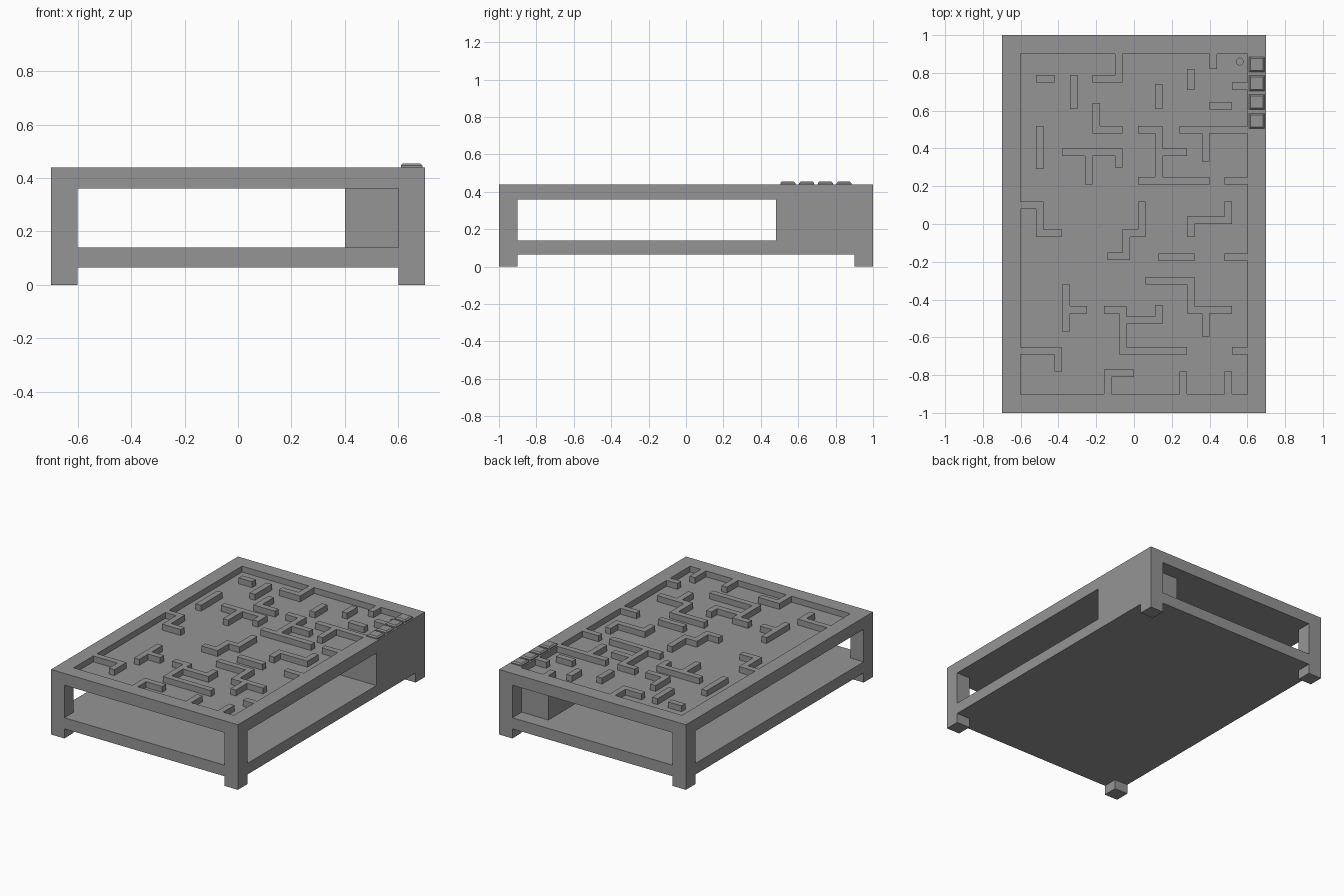
import bpy
import bmesh
from mathutils import Matrix, Vector

default = bpy.data.objects.get("Cube")
if default:
    bpy.data.objects.remove(default, do_unlink=True)

# One plain grey for the whole piece
grey = bpy.data.materials.new("plain grey")
grey.use_nodes = True
colour = (0.3, 0.3, 0.3, 1)
grey.diffuse_color = colour
grey.node_tree.nodes["Principled BSDF"].inputs["Base Color"].default_value = colour

# Main proportions
HALF_X, HALF_Y, BORDER = 0.7, 1.0, 0.1
IN_X, IN_Y = HALF_X - BORDER, HALF_Y - BORDER
SHELF_LOW, SHELF_TOP = 0.065, 0.14
TOP_LOW, FLOOR, TOP = 0.36, 0.40, 0.44
HALF_WALL = 0.02


def add_box(bm, low, high):
    """Add an axis-aligned box between two corners."""
    low, high = Vector(low), Vector(high)
    place = Matrix.Translation((low + high) / 2) @ Matrix.Diagonal((*(high - low), 1))
    return bmesh.ops.create_cube(bm, size=1, matrix=place)["verts"]


def finish(bm, name):
    mesh = bpy.data.meshes.new(name)
    bm.to_mesh(mesh)
    bm.free()
    mesh.materials.append(grey)
    obj = bpy.data.objects.new(name, mesh)
    bpy.context.collection.objects.link(obj)
    return obj


def box(name, low, high):
    bm = bmesh.new()
    add_box(bm, low, high)
    return finish(bm, name)


def cut(target, cutter):
    """Subtract the cutter for good, then throw it away."""
    cutter.hide_render = True
    mod = target.modifiers.new("cut", "BOOLEAN")
    mod.operation = "DIFFERENCE"
    mod.solver = "EXACT"
    mod.object = cutter
    bpy.context.view_layer.objects.active = target
    bpy.ops.object.modifier_apply(modifier=mod.name)
    bpy.data.objects.remove(cutter, do_unlink=True)


# Table frame: a solid block with the openings, feet and tray cut out
frame = box("table_frame", (-HALF_X, -HALF_Y, 0), (HALF_X, HALF_Y, TOP))
for low, high in ((-1, SHELF_LOW), (SHELF_TOP, TOP_LOW)):
    cut(frame, box("long_cutter", (-IN_X, -2, low), (IN_X, 2, high)))
    cut(frame, box("cross_cutter", (-2, -IN_Y, low), (2, IN_Y, high)))
cut(frame, box("tray_cutter", (-IN_X, -IN_Y, FLOOR), (IN_X, IN_Y, 1)))

# Round drop hole in the tray corner
bm = bmesh.new()
bmesh.ops.create_cone(bm, cap_ends=True, segments=24, radius1=0.018, radius2=0.018,
                      depth=0.2, matrix=Matrix.Translation((0.56, 0.86, FLOOR)))
cut(frame, finish(bm, "hole_cutter"))

# Closed housing under the controls
box("control_housing", (0.4, 0.48, SHELF_TOP), (HALF_X, IN_Y, TOP_LOW))

# Push buttons with chamfered tops
for i in range(4):
    y = 0.845 - 0.1 * i
    bm = bmesh.new()
    add_box(bm, (0.61, y - 0.04, TOP), (0.69, y + 0.04, TOP + 0.015))
    rim = [e for e in bm.edges if all(v.co.z > TOP + 0.01 for v in e.verts)]
    bmesh.ops.bevel(bm, geom=rim, offset=0.008, segments=1, affect="EDGES")
    finish(bm, f"button_{i + 1}")


# Maze walls: start point, first axis, then steps that turn at each corner
# (all in hundredths)
FREE = [
    (-50, 77, "x", 6), (-32, 77, "y", -14), (13, 72, "y", -9),
    (30, 80, "y", -7), (42, 62.5, "x", 8), (-20, 62, "y", -12, 12),
    (-50, 50, "y", -19), (-36, 38, "x", 28, -6), (4, 50, "x", 9, -27),
    (4, 10, "y", -15, -8, -12, -8), (50, 10, "y", -8, -20, -7),
    (15, -17.5, "x", 15), (8, -30, "x", 22, -15.5, 20),
    (-36, -34, "y", -21), (-14, -45.5, "x", 8, -21.5, 32),
]
# Walls that grow out of the border
ROOTED = [
    (-8, 92, "y", -15, -12), (42, 92, "y", -8), (62, 73, "x", -8),
    (62, 50, "x", -36), (62, 23, "x", -12), (-62, 10, "x", 12, -15, 10),
    (62, -17.5, "x", -12), (-62, -67, "x", 22, -9), (62, -67, "x", -8),
    (-14, -92, "y", 13, 12), (26, -92, "y", 12), (50, -92, "y", 12),
]
# Side arms that grow out of other walls
ARMS = [
    (-24, 38, "y", -15), (13, 38, "x", 13), (13, 23, "x", 25),
    (13, 23, "x", -9), (38, 50, "y", -15), (38, -45.5, "y", -12),
    (-36, -45.5, "x", 9), (-6, -51, "x", 19, 6),
]


def add_wall(bm, x, y, axis, *steps, free=False):
    point = Vector((x, y, 0)) / 100
    along_x = axis == "x"
    for n, step in enumerate(steps):
        way = Vector((1, 0, 0)) if along_x else Vector((0, 1, 0))
        side = Vector((way.y, way.x, 0)) * HALF_WALL
        if step < 0:
            way = -way
        end = point + way * abs(step) / 100
        trim = -HALF_WALL if free and n == 0 else HALF_WALL
        a, b = point + way * trim, end + way * HALF_WALL
        low = Vector((min(a.x, b.x), min(a.y, b.y), FLOOR)) - side
        high = Vector((max(a.x, b.x), max(a.y, b.y), TOP)) + side
        add_box(bm, low, high)
        point, along_x = end, not along_x


for name, walls in (("free_maze_walls", FREE), ("border_maze_walls", ROOTED),
                    ("maze_wall_arms", ARMS)):
    bm = bmesh.new()
    for wall in walls:
        add_wall(bm, *wall, free=walls is FREE)
    finish(bm, name)
